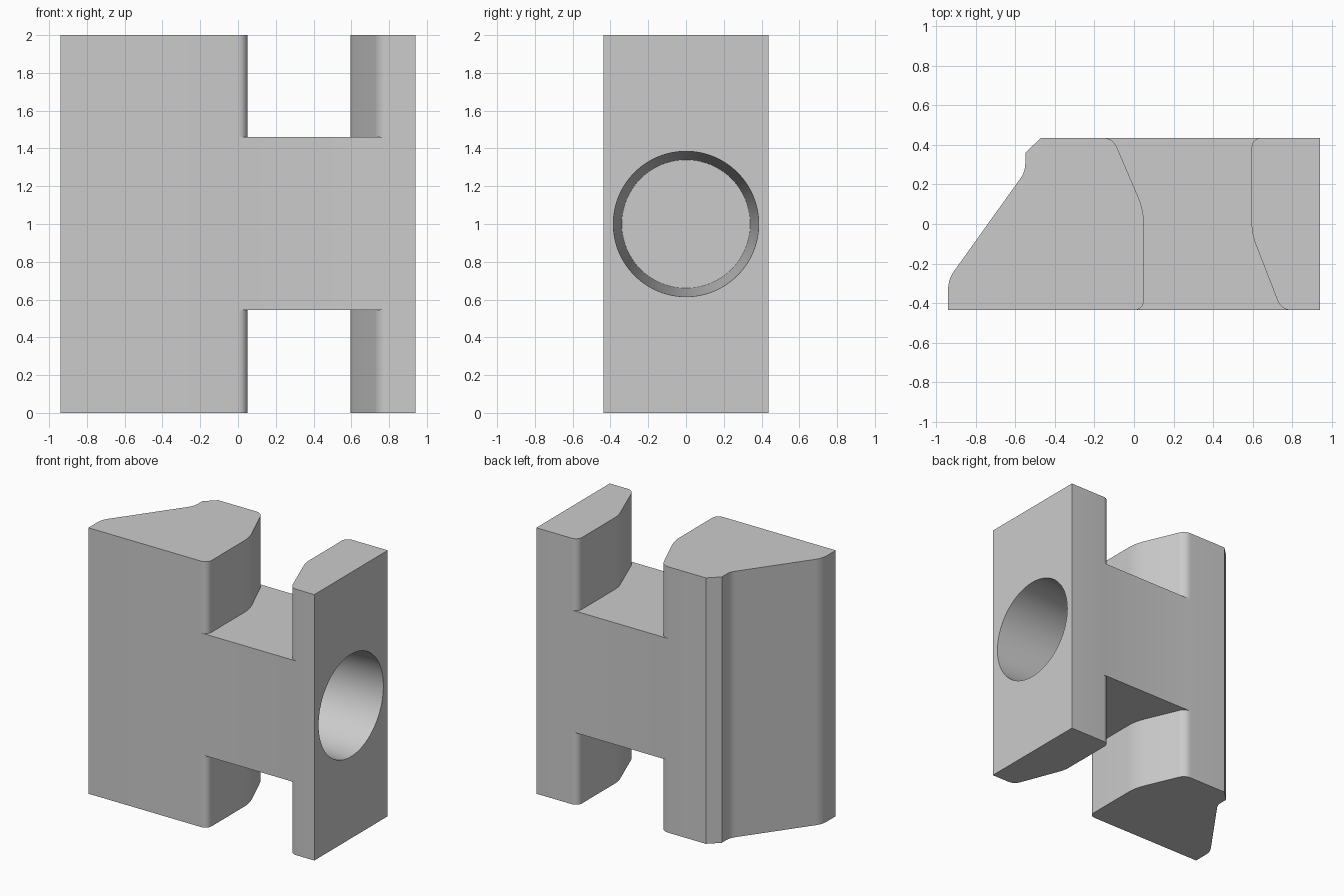
import bpy, bmesh, math
from mathutils import Vector, Matrix

if "Cube" in bpy.data.objects:
    bpy.data.objects.remove(bpy.data.objects["Cube"])

X, Y = 0.94, 0.436          # half width and half depth
LOW, HIGH = 0.545, 1.46     # bridge bottom and top


def rounded(points):
    """Outline from (x, y, tangent length); corners with a length become arcs."""
    result = []
    for i, (x, y, t) in enumerate(points):
        p = Vector((x, y))
        if not t:
            result.append(p)
            continue
        a = Vector(points[i - 1][:2]) - p
        b = Vector(points[(i + 1) % len(points)][:2]) - p
        half = a.angle(b) / 2
        radius = t * math.tan(half)
        centre = p + (a.normalized() + b.normalized()).normalized() * (t / math.cos(half))
        start = p + a.normalized() * t - centre
        turn = math.pi - 2 * half
        sign = 1 if start.cross(p + b.normalized() * t - centre) > 0 else -1
        steps = 8
        for k in range(steps + 1):
            result.append(centre + Matrix.Rotation(sign * turn * k / steps, 2) @ start.normalized() * radius)
    return result


def add_object(name, bm):
    bmesh.ops.recalc_face_normals(bm, faces=bm.faces)
    mesh = bpy.data.meshes.new(name)
    bm.to_mesh(mesh)
    bm.free()
    obj = bpy.data.objects.new(name, mesh)
    bpy.context.collection.objects.link(obj)
    return obj


def prism(name, outline, z0, z1):
    bm = bmesh.new()
    face = bm.faces.new([bm.verts.new((p.x, p.y, z0)) for p in outline])
    top = bmesh.ops.extrude_face_region(bm, geom=[face])
    verts = [v for v in top["geom"] if isinstance(v, bmesh.types.BMVert)]
    bmesh.ops.translate(bm, verts=verts, vec=(0, 0, z1 - z0))
    return add_object(name, bm)


def cut(body, cutter):
    cutter.hide_render = True
    mod = body.modifiers.new("cut", "BOOLEAN")
    mod.operation, mod.solver, mod.object = "DIFFERENCE", "EXACT", cutter
    bpy.context.view_layer.objects.active = body
    bpy.ops.object.modifier_apply(modifier=mod.name)
    bpy.data.objects.remove(cutter)


# Main block with the slanted, softened back corner
body = prism("block_body", rounded([
    (-X, -Y, 0), (X, -Y, 0), (X, Y, 0), (-0.47, Y, 0), (-0.55, 0.36, 0),
    (-0.55, 0.265, 0.04), (-X, -0.28, 0.05)]), 0, 2)

# Channels above and below the bridge, with rounded mouths
R = 0.05
left_wall = [(-0.3, Y, 0), (-0.107, Y, R), (0.05, 0.07, 0.07), (0.05, -Y, R), (-0.2, -Y, 0)]
right_wall = [(1, -Y, 0), (0.745, -Y, R), (0.595, -0.05, 0.05), (0.595, Y, R), (0.8, Y, 0)]
left_curve = rounded(left_wall)[1:-1]
right_curve = rounded(right_wall)[1:-1]


def capped(curve):
    """Carry the curve ends straight out past the block faces."""
    first, last = curve[0], curve[-1]
    out = Vector((0, math.copysign(0.2, first.y)))
    return [first + out] + curve + [last - out]


channel = capped(left_curve) + capped(right_curve)
for name, z0, z1 in (("top_channel", HIGH, 2.2), ("bottom_channel", -0.2, LOW)):
    cut(body, prism(name, channel, z0, z1))

# Tapered round socket in the side face
depth = 1.1
bm = bmesh.new()
bmesh.ops.create_cone(bm, cap_ends=True, segments=96, radius1=0.34, radius2=0.385, depth=depth,
                      matrix=Matrix.Translation((X - depth / 2, 0, 1)) @ Matrix.Rotation(math.pi / 2, 4, "Y"))
# Push the mouth a hair outside the face for a clean cut
for v in bm.verts:
    if v.co.x > X - 0.01:
        v.co.x += 0.002
cut(body, add_object("socket_cutter", bm))

# Plain grey
grey = bpy.data.materials.new("light_grey")
grey.use_nodes = True
colour = (0.6, 0.6, 0.6, 1)
grey.diffuse_color = colour
grey.node_tree.nodes["Principled BSDF"].inputs["Base Color"].default_value = colour
body.data.materials.clear()
body.data.materials.append(grey)

bpy.ops.object.select_all(action="DESELECT")
body.select_set(True)
bpy.context.view_layer.objects.active = body
bpy.ops.object.shade_smooth_by_angle(angle=math.radians(30))
